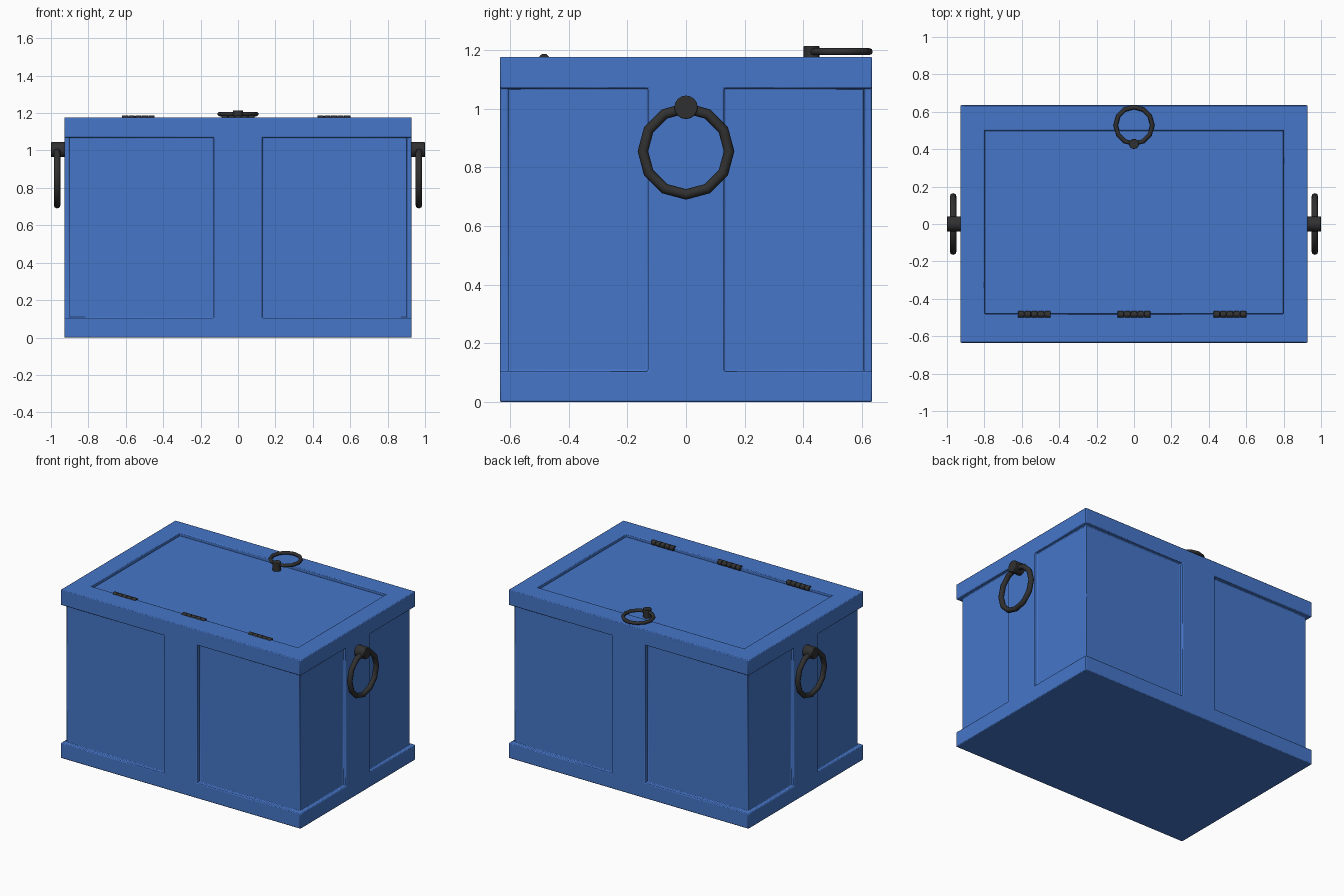
import bpy, bmesh
from math import pi, radians
from mathutils import Matrix

if "Cube" in bpy.data.objects:
    bpy.data.objects.remove(bpy.data.objects["Cube"])


def material(name, color):
    m = bpy.data.materials.new(name)
    m.diffuse_color = color
    m.use_nodes = True
    m.node_tree.nodes["Principled BSDF"].inputs["Base Color"].default_value = m.diffuse_color
    return m


BLUE = material("blue_paint", (0.06, 0.18, 0.58, 1))
IRON = material("dark_iron", (0.03, 0.03, 0.03, 1))


def finish(bm, name, mat, bevel=0.0):
    bmesh.ops.recalc_face_normals(bm, faces=bm.faces)
    me = bpy.data.meshes.new(name)
    bm.to_mesh(me)
    bm.free()
    me.materials.append(mat)
    ob = bpy.data.objects.new(name, me)
    bpy.context.collection.objects.link(ob)
    if bevel:
        mod = ob.modifiers.new("bevel", 'BEVEL')
        mod.width, mod.segments, mod.limit_method = bevel, 2, 'ANGLE'
    bpy.ops.object.select_all(action='DESELECT')
    ob.select_set(True)
    bpy.context.view_layer.objects.active = ob
    bpy.ops.object.shade_smooth_by_angle(angle=radians(35))
    return ob


def cylinder(bm, radius, depth, matrix, sides=16):
    bmesh.ops.create_cone(bm, cap_ends=True, segments=sides, radius1=radius,
                          radius2=radius, depth=depth, matrix=matrix)


def ring(name, major, minor, loc, rot):
    bpy.ops.mesh.primitive_torus_add(major_segments=12, minor_segments=8, major_radius=major,
                                     minor_radius=minor, location=loc, rotation=rot)
    ob = bpy.context.object
    ob.name = name
    ob.data.materials.append(IRON)
    bpy.ops.object.shade_smooth_by_angle(angle=radians(50))


# Chest body: bands, centre strips, recessed panels and lid opening on one cell grid
XS = [-.928, -.903, -.8, -.13, .13, .8, .903, .928]
YS = [-.635, -.607, -.48, -.13, .13, .5, .607, .635]
ZS = [0, .105, 1.07, 1.13, 1.177]


def solid(i, j, k):
    if not (0 <= i < 7 and 0 <= j < 7 and 0 <= k < 4):
        return False
    if k == 3:
        return not (2 <= i <= 4 and 2 <= j <= 4)
    if k == 1:
        return (1 <= i <= 5 and 1 <= j <= 5) or i == 3 or j == 3
    return True


bm = bmesh.new()
verts = {}


def vert(p):
    if p not in verts:
        verts[p] = bm.verts.new((XS[p[0]], YS[p[1]], ZS[p[2]]))
    return verts[p]


for i in range(7):
    for j in range(7):
        for k in range(4):
            if not solid(i, j, k):
                continue
            for axis in range(3):
                for side in (0, 1):
                    n = [i, j, k]
                    n[axis] += 2 * side - 1
                    if solid(*n):
                        continue
                    a, b = [t for t in range(3) if t != axis]
                    quad = []
                    for da, db in ((0, 0), (1, 0), (1, 1), (0, 1)):
                        p = [i, j, k]
                        p[axis] += side
                        p[a] += da
                        p[b] += db
                        quad.append(vert(tuple(p)))
                    bm.faces.new(quad)
finish(bm, "chest_body", BLUE, 0.005)

# Lid panel set slightly below the rim
bm = bmesh.new()
bmesh.ops.create_cube(bm, size=1, matrix=Matrix.Translation((0, .01, 1.1425)) @
                      Matrix.Diagonal((1.598, .978, .029, 1)))
finish(bm, "lid", BLUE, 0.003)

# Hinges: five knuckles on a pin
for n, x in enumerate((-.533, 0, .513)):
    bm = bmesh.new()
    turn = Matrix.Rotation(pi / 2, 4, 'Y')
    cylinder(bm, .012, .17, Matrix.Translation((x, -.484, 1.17)) @ turn, 12)
    for s in range(-2, 3):
        cylinder(bm, .018, .033, Matrix.Translation((x + s * .0355, -.484, 1.17)) @ turn, 12)
    finish(bm, f"hinge_{n + 1}", IRON, 0.003)

# Side handles
for side, label in ((-1, "left"), (1, "right")):
    bm = bmesh.new()
    cylinder(bm, .04, .08, Matrix.Translation((side * .96, 0, 1.005)) @ Matrix.Rotation(pi / 2, 4, 'Y'))
    finish(bm, f"{label}_handle_mount", IRON, 0.004)
    ring(f"{label}_handle_ring", .147, .018, (side * .967, 0, .855), (0, pi / 2, 0))

# Lid pull
bm = bmesh.new()
cylinder(bm, .027, .065, Matrix.Translation((0, .428, 1.182)))
finish(bm, "lid_pull_mount", IRON, 0.003)
ring("lid_pull_ring", .098, .012, (0, .527, 1.195), (0, 0, pi / 2))
